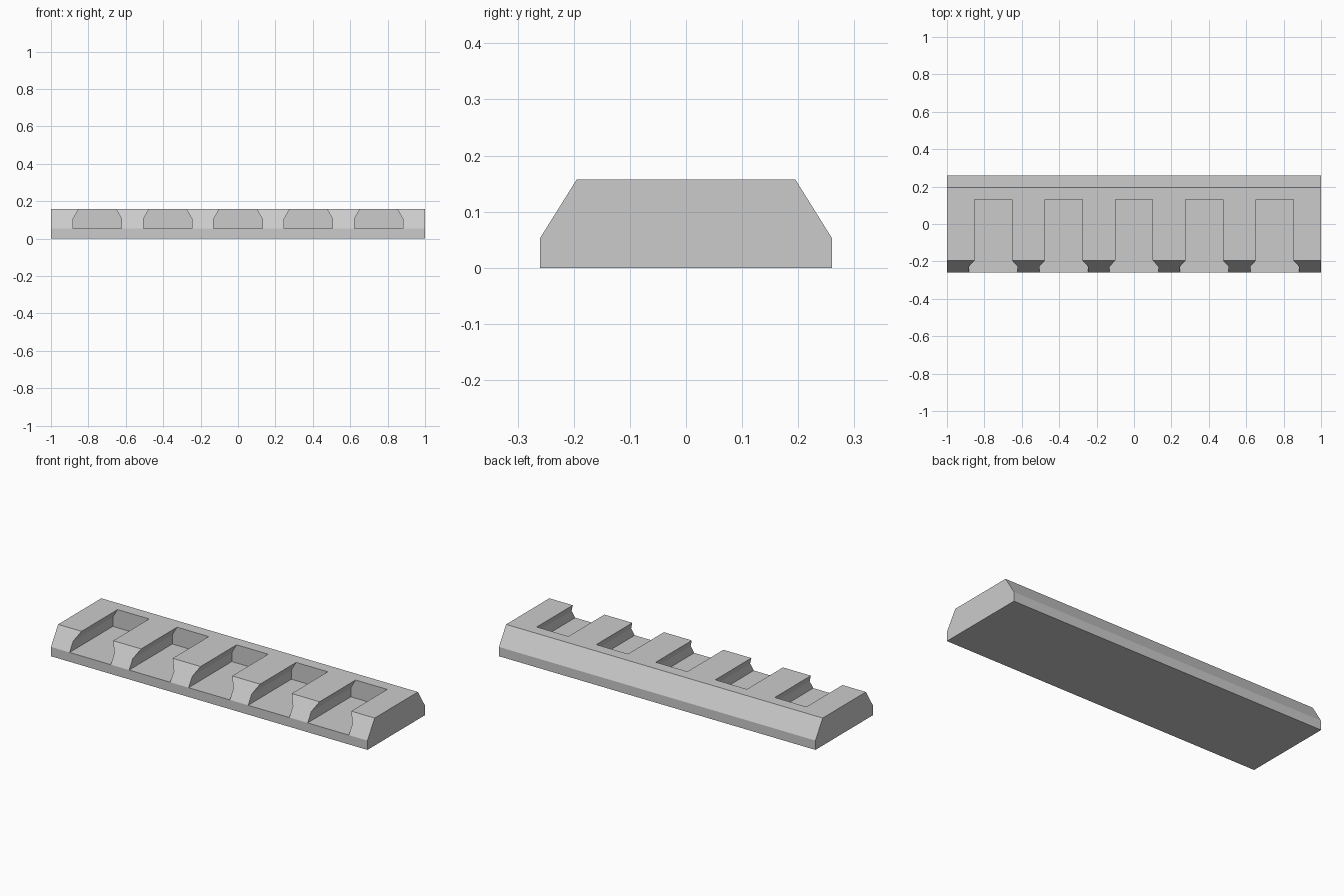
import bpy, bmesh
from mathutils import Vector

if "Cube" in bpy.data.objects:
    bpy.data.objects.remove(bpy.data.objects["Cube"], do_unlink=True)

HEIGHT = 0.157      # top of the rail
LIP = 0.053         # top of the straight edge and floor of the slots
PITCH = 0.376       # slot spacing

grey = bpy.data.materials.new("light_grey")
grey.use_nodes = True
colour = (0.6, 0.6, 0.6, 1)
grey.diffuse_color = colour
grey.node_tree.nodes["Principled BSDF"].inputs["Base Color"].default_value = colour


def prism(name, points, sweep):
    """Extrude a closed profile along the sweep vector."""
    bm = bmesh.new()
    face = bm.faces.new([bm.verts.new(p) for p in points])
    out = bmesh.ops.extrude_face_region(bm, geom=[face], use_keep_orig=True)
    moved = [v for v in out["geom"] if isinstance(v, bmesh.types.BMVert)]
    bmesh.ops.translate(bm, verts=moved, vec=Vector(sweep))
    bmesh.ops.recalc_face_normals(bm, faces=bm.faces)
    mesh = bpy.data.meshes.new(name)
    bm.to_mesh(mesh)
    bm.free()
    mesh.materials.append(grey)
    obj = bpy.data.objects.new(name, mesh)
    bpy.context.collection.objects.link(obj)
    return obj


def mirrored(half):
    """Complete a half profile across its vertical axis."""
    return half + [(-a, z) for a, z in reversed(half)]


# Rail body with both long top edges chamfered
section = mirrored([(0.26, 0), (0.26, LIP), (0.195, HEIGHT)])
rail = prism("slotted_rail", [(-1, y, z) for y, z in section], (2, 0, 0))

# Undercut slots, open at the front
slot = mirrored([(0.13, LIP), (0.13, 0.105), (0.1, HEIGHT), (0.1, 0.2)])
for i in range(-2, 3):
    cutter = prism("slot_cutter", [(x + i * PITCH, -0.35, z) for x, z in slot],
                   (0, 0.48, 0))
    cutter.hide_render = True
    cutter.hide_set(True)
    cut = rail.modifiers.new("slot", 'BOOLEAN')
    cut.operation = 'DIFFERENCE'
    cut.solver = 'EXACT'
    cut.object = cutter

# Bake the cuts and drop the helpers
bpy.context.view_layer.update()
result = bpy.data.meshes.new_from_object(
    rail.evaluated_get(bpy.context.evaluated_depsgraph_get()))
rail.modifiers.clear()
rail.data = result
for obj in [o for o in bpy.data.objects if o.name.startswith("slot_cutter")]:
    bpy.data.objects.remove(obj, do_unlink=True)
